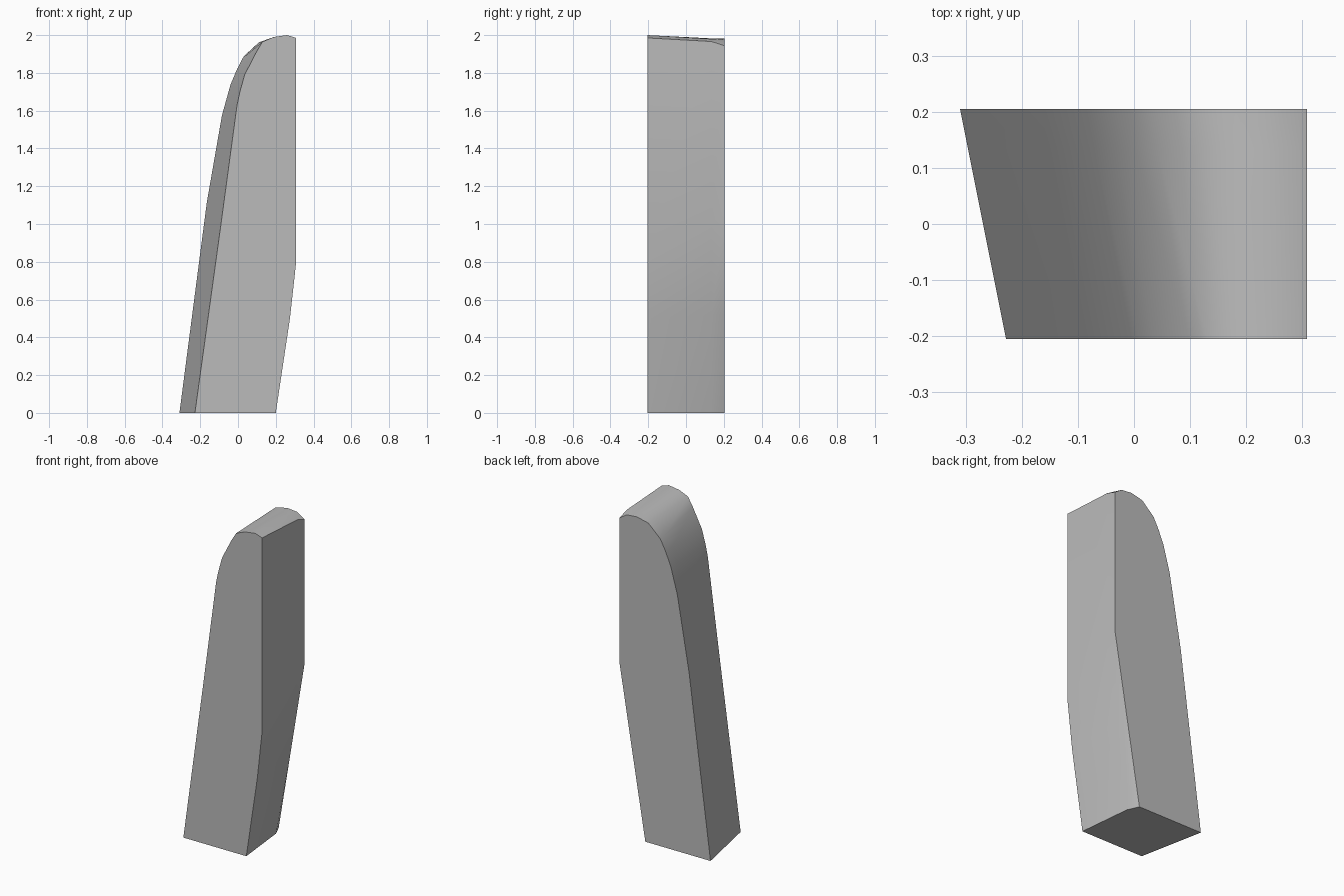
import bpy
import bmesh
from mathutils import Vector

cube = bpy.data.objects.get("Cube")
if cube:
    bpy.data.objects.remove(cube, do_unlink=True)

grey = bpy.data.materials.new("plain_grey")
grey.use_nodes = True
colour = (0.5, 0.5, 0.5, 1)
grey.diffuse_color = colour
grey.node_tree.nodes["Principled BSDF"].inputs["Base Color"].default_value = colour

# Matching (x, z) outlines: base, straight side, rounded crown, leaning side
front = [(-.228, 0), (.2, 0), (.275, .5), (.308, .8), (.308, 1.985),
         (.26, 2), (.19, 1.99), (.13, 1.965), (.097, 1.91), (.035, 1.79),
         (.01, 1.7), (-.005, 1.63), (-.09, 1)]
back = [(-.31, 0), (.133, 0), (.22, .52), (.308, 1.05), (.308, 1.943),
        (.26, 1.975), (.19, 1.981), (.112, 1.963), (.03, 1.887), (-.005, 1.82),
        (-.04, 1.737), (-.085, 1.575), (-.165, 1.115)]

# Section near the back, slightly fuller along the straight side
mid = [Vector(a).lerp(Vector(b), .83) for a, b in zip(front, back)]
mid[1].x += .02
mid[2].x += .012
mid[4].y += .016

# Loft the three sections and cap both ends
bm = bmesh.new()
rings = [[bm.verts.new((x, y, z)) for x, z in outline]
         for outline, y in ((front, -.205), (mid, .135), (back, .205))]
for a, b in zip(rings, rings[1:]):
    for i in range(len(a)):
        j = (i + 1) % len(a)
        bm.faces.new((a[i], b[i], b[j], a[j]))
bm.faces.new(rings[0])
bm.faces.new(rings[-1][::-1])
bmesh.ops.recalc_face_normals(bm, faces=bm.faces)

mesh = bpy.data.meshes.new("leaning_slab")
bm.to_mesh(mesh)
bm.free()
slab = bpy.data.objects.new("leaning_slab", mesh)
bpy.context.collection.objects.link(slab)
mesh.materials.append(grey)

# Smooth the curved sides, keep the outline crisp
bpy.ops.object.select_all(action='DESELECT')
slab.select_set(True)
bpy.context.view_layer.objects.active = slab
bpy.ops.object.shade_smooth_by_angle(angle=.6)
